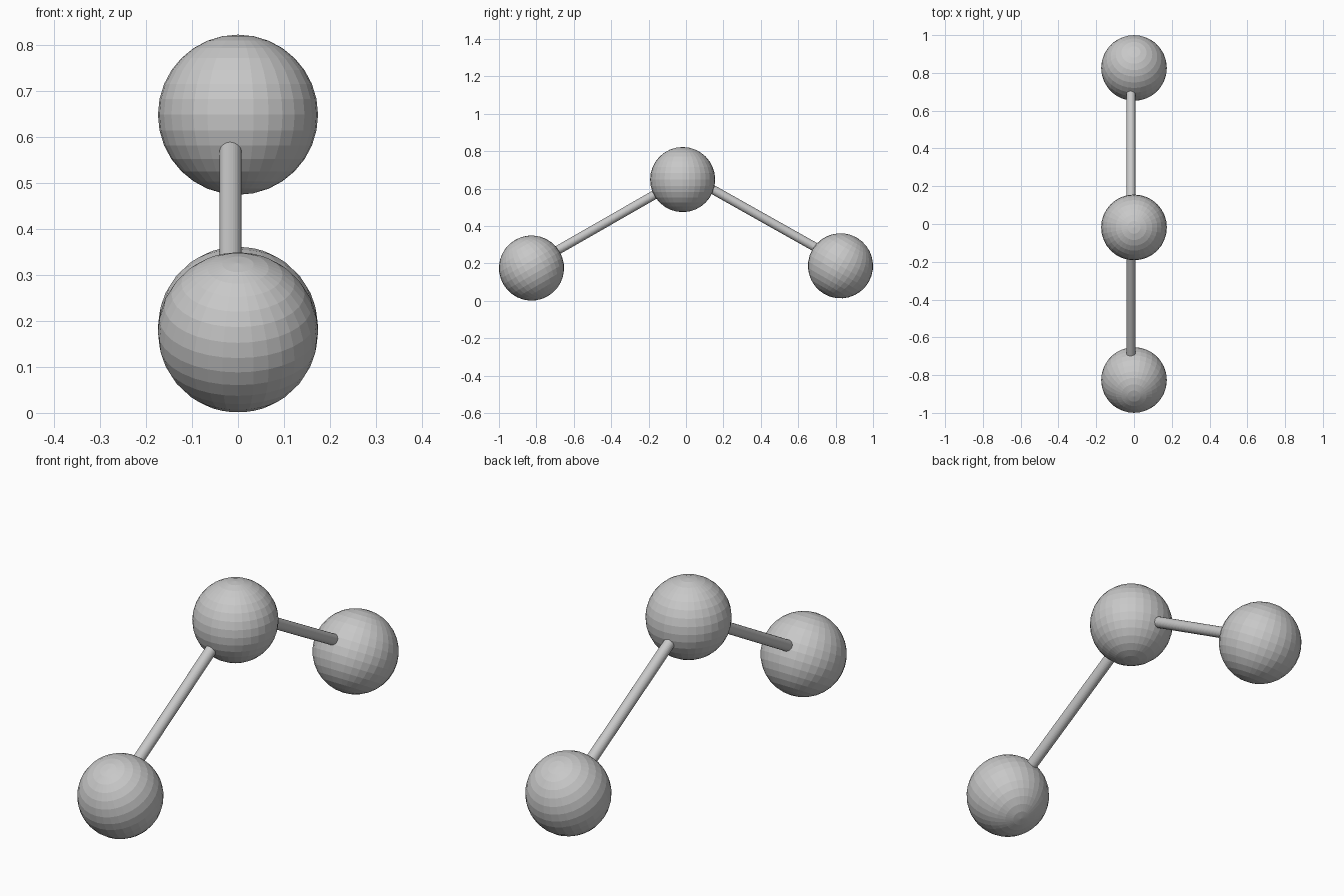
import bpy, math
from mathutils import Vector

if "Cube" in bpy.data.objects:
    bpy.data.objects.remove(bpy.data.objects["Cube"])

grey = bpy.data.materials.new("plain grey")
grey.diffuse_color = (0.58, 0.58, 0.58, 1)
grey.use_nodes = True
grey.node_tree.nodes["Principled BSDF"].inputs["Base Color"].default_value = grey.diffuse_color

R = 0.174       # ball radius
ROD_R = 0.024   # rod radius
ROD_X = -0.016  # rods sit slightly off centre


def ball(name, y, z, tilt):
    # Flat-faced sphere, pole tilted about x
    bpy.ops.mesh.primitive_uv_sphere_add(segments=32, ring_count=16, radius=R,
                                         location=(0, y, z),
                                         rotation=(math.radians(tilt), 0, 0))
    ob = bpy.context.object
    ob.name = name
    ob.data.materials.append(grey)


def rod(name, a, b):
    # Cylinder between two (y, z) points
    p, q = Vector((ROD_X, *a)), Vector((ROD_X, *b))
    d = q - p
    bpy.ops.mesh.primitive_cylinder_add(vertices=32, radius=ROD_R, depth=d.length,
                                        location=(p + q) / 2)
    ob = bpy.context.object
    ob.name = name
    ob.rotation_euler = d.to_track_quat('Z', 'Y').to_euler()
    ob.data.materials.append(grey)


# Three balls in a bent chain
ball("centre_ball", -0.018, 0.648, 0)
ball("front_ball", -0.826, 0.175, 30)
ball("back_ball", 0.826, 0.187, -30)

# Connecting rods, ends buried inside the balls
rod("front_rod", (-0.79, 0.211), (-0.06, 0.629))
rod("back_rod", (0.79, 0.231), (0.02, 0.664))
